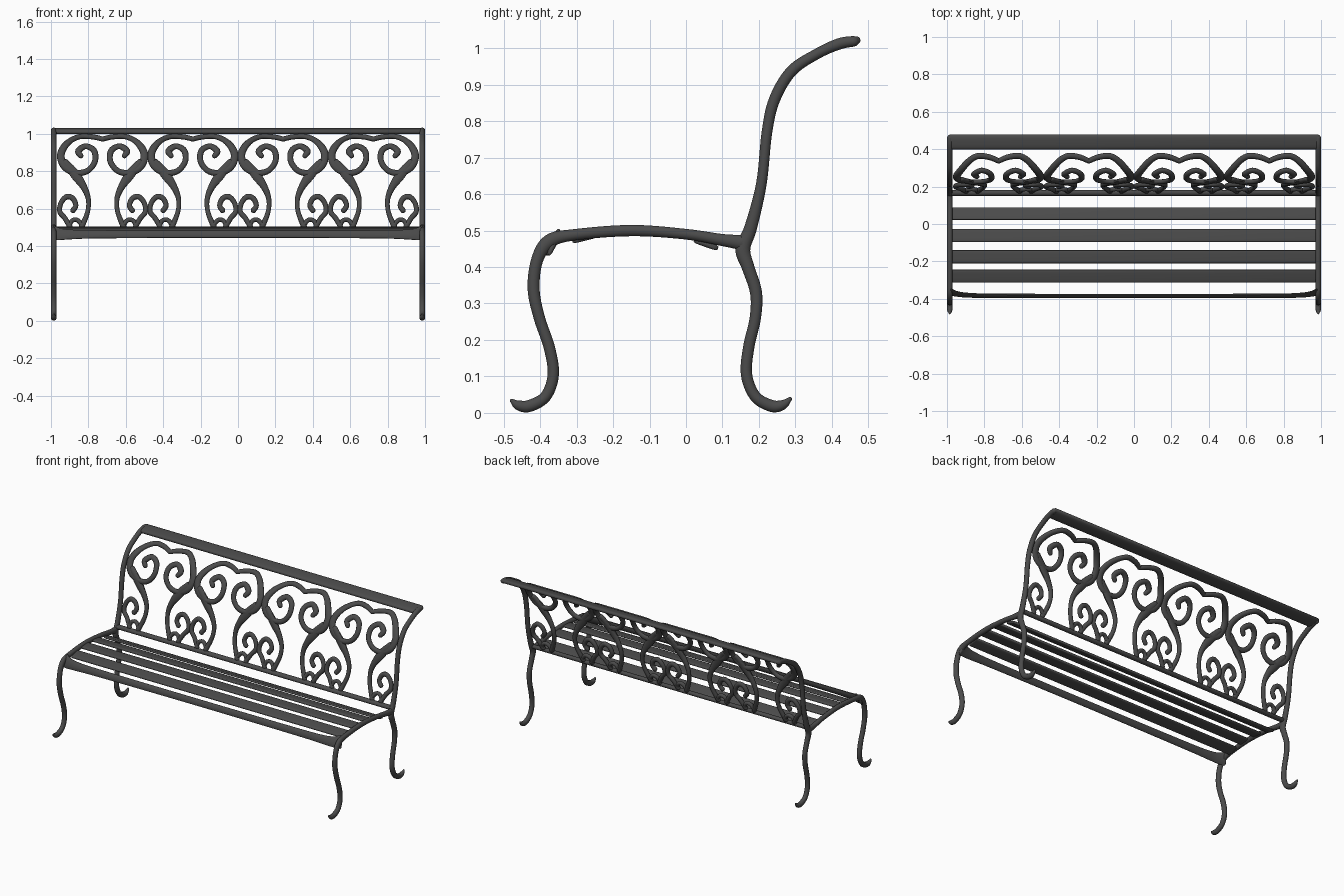
import bpy, bmesh, math
from mathutils import Vector

if "Cube" in bpy.data.objects:
    bpy.data.objects.remove(bpy.data.objects["Cube"])

iron = bpy.data.materials.new("dark grey iron")
iron.diffuse_color = (0.07, 0.07, 0.07, 1)
iron.use_nodes = True
iron.node_tree.nodes["Principled BSDF"].inputs["Base Color"].default_value = iron.diffuse_color


def smooth(pts, n=7):
    """Catmull-Rom curve through tuples of any length."""
    out = []
    for i in range(len(pts) - 1):
        a, b, c, d = (pts[max(i - 1, 0)], pts[i], pts[i + 1], pts[min(i + 2, len(pts) - 1)])
        for k in range(n):
            t = k / n
            out.append(tuple(0.5 * (2 * q + (r - p) * t + (2 * p - 5 * q + 4 * r - s) * t * t
                                    + (3 * q - p - 3 * r + s) * t ** 3)
                             for p, q, r, s in zip(a, b, c, d)))
    return out + [pts[-1]]


def sweep(bm, path, depth, normal, sides=12, power=1.0):
    """Sweep a flattened round section along (x, y, z, half width), with domed ends."""
    P = [Vector(p[:3]) for p in path]
    rings = []
    last = len(P) - 1

    def ring(p, t, w, d, s):
        n = normal(p)
        n = (n - t * n.dot(t)).normalized()
        side = t.cross(n)
        vs = []
        for k in range(sides):
            a = 2 * math.pi * (k + 0.5) / sides
            c, q = math.cos(a), math.sin(a)
            c = math.copysign(abs(c) ** power, c)
            q = math.copysign(abs(q) ** power, q)
            vs.append(bm.verts.new(p + side * (w * s * c) + n * (d * s * q)))
        rings.append(vs)

    for i, p in enumerate(P):
        t = (P[min(i + 1, last)] - P[max(i - 1, 0)]).normalized()
        w = path[i][3]
        d = min(depth, w)
        if i == 0:
            for a in (80, 55, 28):
                ring(p - t * d * math.sin(math.radians(a)), t, w, d, math.cos(math.radians(a)))
        ring(p, t, w, d, 1)
        if i == last:
            for a in (28, 55, 80):
                ring(p + t * d * math.sin(math.radians(a)), t, w, d, math.cos(math.radians(a)))
    for r, s in zip(rings, rings[1:]):
        for k in range(sides):
            j = (k + 1) % sides
            bm.faces.new((r[k], r[j], s[j], s[k]))
    bm.faces.new(rings[0][::-1])
    bm.faces.new(rings[-1])


def finish(name, bm):
    bmesh.ops.recalc_face_normals(bm, faces=bm.faces)
    me = bpy.data.meshes.new(name)
    bm.to_mesh(me)
    bm.free()
    me.materials.append(iron)
    ob = bpy.data.objects.new(name, me)
    bpy.context.collection.objects.link(ob)
    bpy.ops.object.select_all(action='DESELECT')
    ob.select_set(True)
    bpy.context.view_layer.objects.active = ob
    bpy.ops.object.shade_smooth_by_angle(angle=math.radians(50))


# Side profiles: (y, z, half width)
front_seat = [(-.477, .033, .006), (-.46, .021, .014), (-.43, .019, .017), (-.385, .045, .016),
              (-.364, .105, .016), (-.375, .18, .016), (-.402, .26, .016), (-.418, .34, .017),
              (-.408, .42, .017), (-.375, .47, .02), (-.31, .488, .016), (-.15, .500, .016),
              (0, .490, .015), (.1, .474, .017), (.155, .467, .022)]
back_leg = [(.285, .038, .006), (.265, .022, .014), (.235, .019, .017), (.19, .045, .016),
            (.166, .105, .016), (.172, .18, .016), (.19, .26, .016), (.192, .33, .017),
            (.17, .40, .018), (.156, .45, .021)]
back_rest = [(.156, .45, .021), (.178, .51, .018), (.207, .63, .015), (.222, .77, .015),
             (.243, .86, .016), (.29, .938, .016), (.36, .985, .015), (.42, 1.012, .016),
             (.46, 1.019, .015)]

# Side frames
for label, x in (("left", -.985), ("right", .985)):
    bm = bmesh.new()
    for prof in (front_seat, back_leg + back_rest[1:]):
        sweep(bm, smooth([(x, y, z, w) for y, z, w in prof]), .015, lambda p: Vector((1, 0, 0)))
    finish(label + "_side_frame", bm)

# Seat slats follow the seat curve
for i, y in enumerate((.055, -.062, -.175, -.278)):
    z = .497 - .9 * (y + .14) ** 2
    tilt = -1.8 * (y + .14)
    bm = bmesh.new()
    sweep(bm, [(-.972, y, z, .035), (.972, y, z, .035)], .008,
          lambda p: Vector((0, -tilt, 1)), 20, .45)
    finish("seat_slat_%d" % (i + 1), bm)

# Front rail flaring into the corners
half = [(-.985, -.362, .468, .042), (-.95, -.373, .463, .034), (-.88, -.381, .462, .027),
        (-.7, -.384, .463, .023)]
rail = half + [(0, -.385, .464, .021)] + [(-x, y, z, w) for x, y, z, w in half[::-1]]
bm = bmesh.new()
sweep(bm, smooth(rail), .009, lambda p: Vector((0, -.93, .36)))
finish("front_seat_rail", bm)

# Rear seat rail and top rail
bm = bmesh.new()
sweep(bm, [(-.98, .166, .486, .016), (.98, .166, .486, .016)], .013, lambda p: Vector((0, -.3, 1)))
finish("rear_seat_rail", bm)
bm = bmesh.new()
sweep(bm, [(-.985, .439, 1.016, .04), (.985, .439, 1.016, .04)], .013,
      lambda p: Vector((0, -.2, 1)), 20, .65)
finish("top_rail", bm)

# Scroll panel laid onto the curved back
curve = smooth(back_rest)


def back_y(z):
    for a, b in zip(curve, curve[1:]):
        if a[1] <= z <= b[1]:
            return a[0] + (b[0] - a[0]) * (z - a[1]) / (b[1] - a[1])
    return curve[0][0] if z < curve[0][1] else curve[-1][0]


def back_normal(p):
    return Vector((0, -1, (back_y(p.z + .015) - back_y(p.z - .015)) / .03))


STEP = .4825
# (offset from motif centre, z, half width)
scrolls = [
    # arch curling into the big spiral
    [(STEP / 2, .972, .014), (.187, .984, .016), (.118, .985, .017), (.054, .952, .019),
     (.018, .89, .021), (.038, .826, .021), (.096, .792, .018), (.16, .802, .016),
     (.2, .853, .016), (.195, .91, .017), (.15, .934, .017), (.112, .908, .018),
     (.125, .882, .014)],
    # lyre stem
    [(.04, .85, .018), (.095, .782, .027), (.142, .713, .019), (.165, .649, .014),
     (.16, .579, .013), (.128, .5, .016)],
    # small hooked scroll
    [(.068, .5, .014), (.04, .548, .014), (.012, .585, .014), (.02, .633, .014),
     (.05, .664, .015), (.082, .654, .015), (.098, .617, .014), (.082, .59, .015)],
    # little foot arch
    [(.062, .5, .012), (.075, .533, .012), (.105, .54, .012), (.134, .508, .013)],
]
bm = bmesh.new()
for k in range(-2, 3):
    for s in (1, -1):
        if k * s == 2:
            continue  # only half motifs at the ends
        for part in scrolls:
            path = [(k * STEP + s * u, back_y(z), z, w) for u, z, w in smooth(part)]
            sweep(bm, path, .013, back_normal, 10)
finish("back_scroll_panel", bm)
